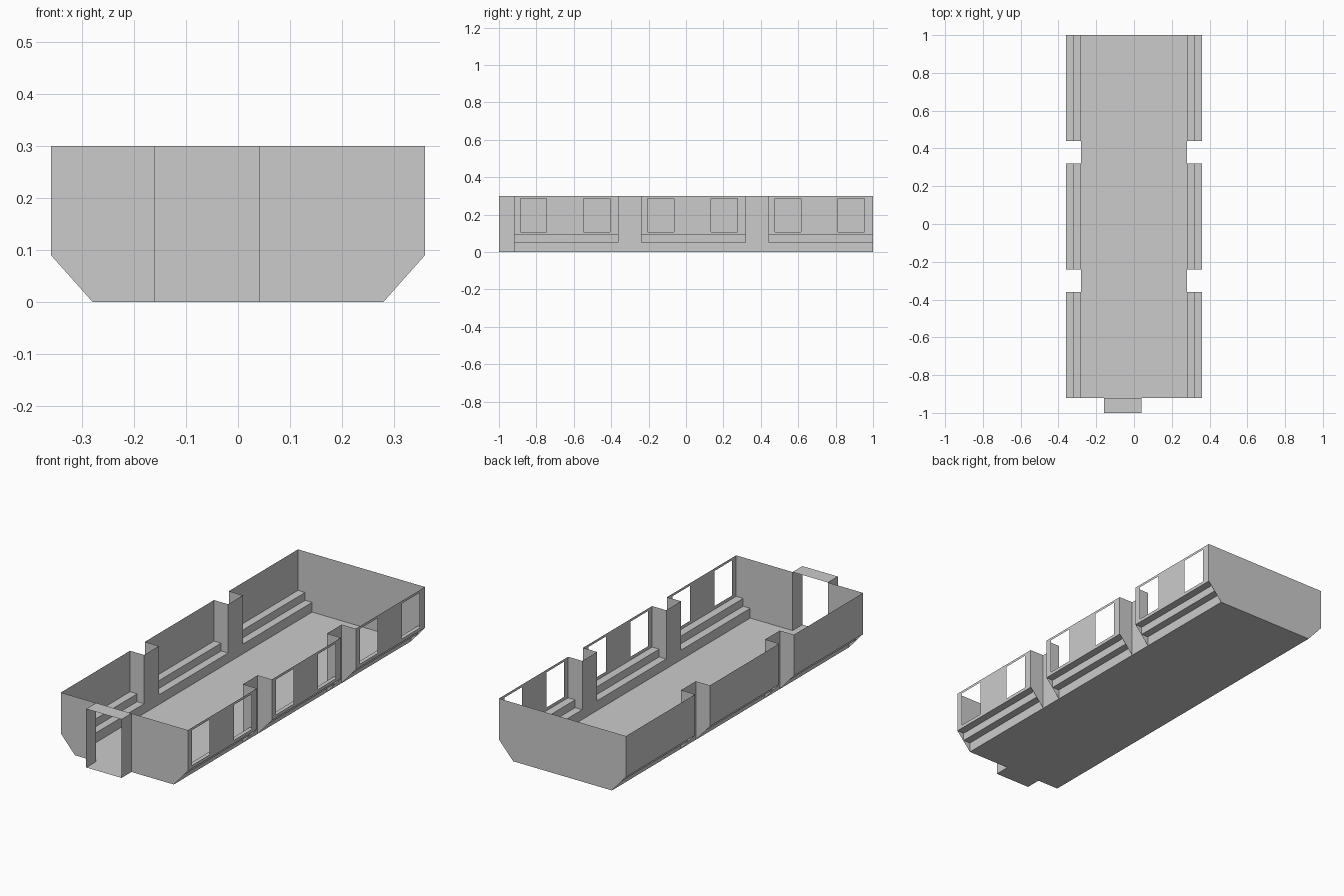
import bpy, bmesh

if "Cube" in bpy.data.objects:
    bpy.data.objects.remove(bpy.data.objects["Cube"])

H, W, F = 0.3, 0.36, 0.28          # wall height, outer half width, floor half width
Y0, Y1 = -0.92, 1.0                # front and back of the main room
DOOR = (-0.16, 0.04)
BAYS = [(-0.92, -0.36), (-0.24, 0.32), (0.44, 1.0)]
RECESSES = [(-0.36, -0.24), (0.32, 0.44)]


def sheet(name, polys):
    """Thin surface object made of flat polygons."""
    bm = bmesh.new()
    for p in polys:
        bm.faces.new([bm.verts.new(c) for c in p])
    bmesh.ops.remove_doubles(bm, verts=bm.verts, dist=1e-5)
    me = bpy.data.meshes.new(name)
    bm.to_mesh(me)
    bm.free()
    ob = bpy.data.objects.new(name, me)
    bpy.context.collection.objects.link(ob)
    return ob


def x_plane(x, y0, y1, z0, z1):
    return [(x, y0, z0), (x, y1, z0), (x, y1, z1), (x, y0, z1)]


def z_plane(z, x0, x1, y0, y1):
    return [(x0, y0, z), (x1, y0, z), (x1, y1, z), (x0, y1, z)]


def y_plane(y, profile):
    return [(x, y, z) for x, z in profile]


def windowed(x, y0, y1, z0, z1):
    """Side wall split in a grid, leaving two window cells open."""
    ys = [y0, y0 + 0.035, y0 + 0.175, y0 + 0.373, y0 + 0.515, y1]
    zs = [z0, 0.107, 0.287, z1]
    return [x_plane(x, ys[i], ys[i + 1], zs[j], zs[j + 1])
            for i in range(5) for j in range(3)
            if not (j == 1 and i in (1, 3))]


# Floor
sheet("floor", [z_plane(0, -F, F, Y0, Y1)])

# End walls with chamfered lower corners; the front one is split by the doorway
sheet("back_wall", [y_plane(Y1, [(-F, 0), (F, 0), (W, 0.09), (W, H), (-W, H), (-W, 0.09)])])
sheet("front_wall", [
    y_plane(Y0, [(-F, 0), (DOOR[0], 0), (DOOR[0], H), (-W, H), (-W, 0.09)]),
    y_plane(Y0, [(DOOR[1], 0), (F, 0), (W, 0.09), (W, H), (DOOR[1], H)])])

# Entrance porch, open at the front
sheet("porch", [z_plane(z, *DOOR, -1.0, Y0) for z in (0, H)]
      + [x_plane(x, -1.0, Y0, 0, H) for x in DOOR])

# Side bays, steps and recesses on both sides
STEPS = [(F, 0), (F, 0.05), (0.32, 0.05), (0.32, 0.09), (W, 0.09)]
for side, s in (("left", -1), ("right", 1)):
    walls, steps, recess = [], [], []
    for a, b in BAYS:
        walls += windowed(W, a, b, 0.09, H) if s > 0 else [x_plane(-W, a, b, 0.09, H)]
        for (xa, za), (xb, zb) in zip(STEPS, STEPS[1:]):
            steps.append([(s * xa, a, za), (s * xa, b, za), (s * xb, b, zb), (s * xb, a, zb)])
    for a, b in RECESSES:
        recess.append(x_plane(s * F, a, b, 0, H))
        for y in (a, b):
            recess.append(y_plane(y, [(s * F, 0), (s * W, 0.09), (s * W, H), (s * F, H)]))
    sheet(side + "_wall", walls)
    sheet(side + "_steps", steps)
    sheet(side + "_recesses", recess)
